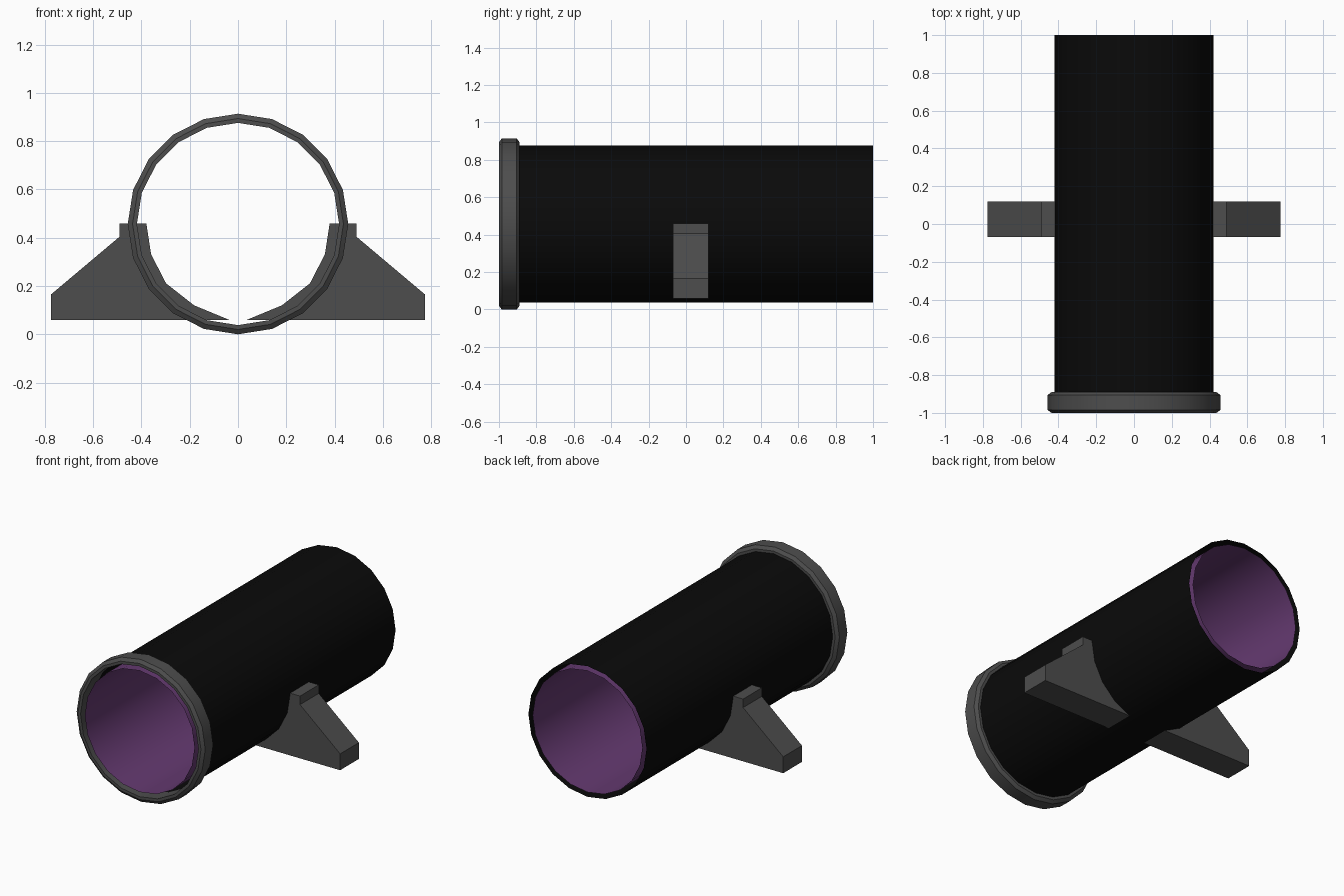
import bpy, bmesh
from math import sin, cos, pi, radians

if "Cube" in bpy.data.objects:
    bpy.data.objects.remove(bpy.data.objects["Cube"])

CZ = 0.457      # height of the tube axis
SIDES = 20


def material(name, rgb):
    m = bpy.data.materials.new(name)
    m.diffuse_color = (*rgb, 1)
    m.use_nodes = True
    m.node_tree.nodes["Principled BSDF"].inputs["Base Color"].default_value = m.diffuse_color
    return m


grey = material("dark_grey", (0.075, 0.075, 0.075))
black = material("black", (0.003, 0.003, 0.003))
purple = material("purple", (0.13, 0.042, 0.165))


def finish(name, bm, mat, smooth):
    me = bpy.data.meshes.new(name)
    bm.to_mesh(me)
    bm.free()
    ob = bpy.data.objects.new(name, me)
    bpy.context.collection.objects.link(ob)
    me.materials.append(mat)
    if smooth:
        bpy.ops.object.select_all(action='DESELECT')
        ob.select_set(True)
        bpy.context.view_layer.objects.active = ob
        bpy.ops.object.shade_smooth_by_angle(angle=radians(30))
    return ob


def revolve(name, profile, mat, closed=False, inward=False):
    """Sweep (radius, y) points around the tube axis."""
    bm = bmesh.new()
    rings = []
    for r, y in profile:
        rings.append([bm.verts.new((r * sin(2 * pi * i / SIDES), y,
                                    CZ + r * cos(2 * pi * i / SIDES)))
                      for i in range(SIDES)])
    pairs = list(zip(rings, rings[1:]))
    if closed:
        pairs.append((rings[-1], rings[0]))
    for a, b in pairs:
        for i in range(SIDES):
            j = (i + 1) % SIDES
            quad = (a[i], b[i], b[j], a[j])
            bm.faces.new(quad[::-1] if inward else quad)
    if closed:
        bmesh.ops.recalc_face_normals(bm, faces=bm.faces)
    return finish(name, bm, mat, True)


# Open outer tube and coloured inner lining
revolve("outer_tube", [(0.42, -0.998), (0.42, 1)], black)
revolve("inner_lining", [(0.39, -0.998), (0.39, 1)], purple, inward=True)

# Bevelled collar at the front end
revolve("front_collar",
        [(0.419, -1), (0.437, -1), (0.457, -0.985), (0.457, -0.905),
         (0.437, -0.89), (0.419, -0.89)], grey, closed=True)

# Cradle supports: one profile mirrored to the other side
PROFILE = [(0.38, 0.46), (0.49, 0.46), (0.49, 0.405), (0.775, 0.165),
           (0.775, 0.06), (0.037, 0.06), (0.182, 0.12), (0.298, 0.211),
           (0.36, 0.331)]
for side, name in ((1, "right_support"), (-1, "left_support")):
    bm = bmesh.new()
    face = bm.faces.new([bm.verts.new((side * x, -0.07, z)) for x, z in PROFILE])
    ext = bmesh.ops.extrude_face_region(bm, geom=[face], use_keep_orig=True)
    moved = [v for v in ext["geom"] if isinstance(v, bmesh.types.BMVert)]
    bmesh.ops.translate(bm, verts=moved, vec=(0, 0.19, 0))
    bmesh.ops.recalc_face_normals(bm, faces=bm.faces)
    finish(name, bm, grey, False)
